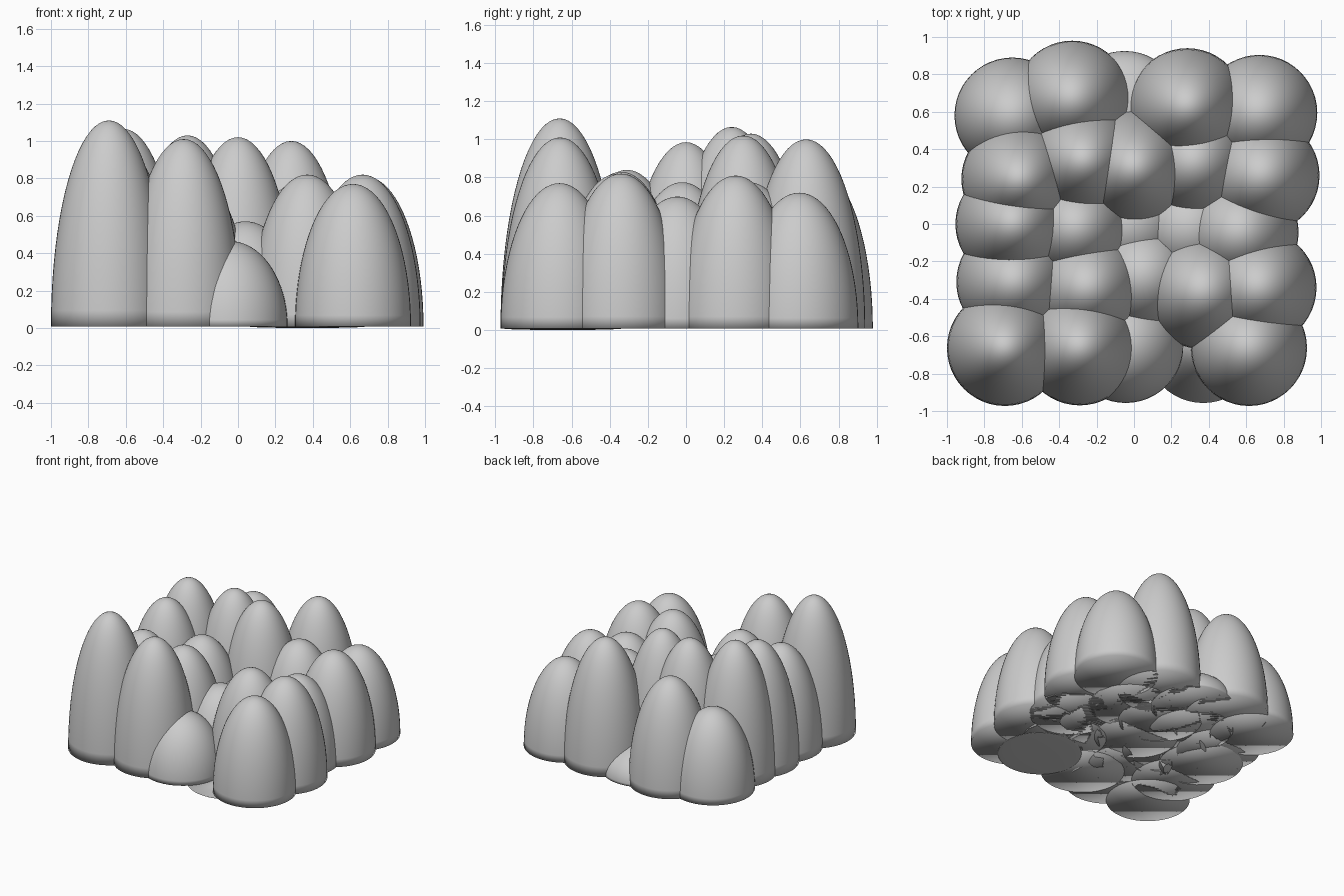
import bpy, bmesh

if "Cube" in bpy.data.objects:
    bpy.data.objects.remove(bpy.data.objects["Cube"])

RADIUS = 0.31   # shared footprint radius
BASE = 0.008    # height of the flat bases

# rows from back to front, each dome: x, y, top height
ROWS = [
    [(-0.65, 0.58, 0.66), (-0.33, 0.67, 0.86), (-0.05, 0.615, 0.24),
     (0.285, 0.63, 1.00), (0.67, 0.594, 0.72)],
    [(-0.613, 0.24, 1.065), (-0.27, 0.34, 1.03), (0.0, 0.30, 1.02),
     (0.32, 0.33, 0.775), (0.682, 0.26, 0.81)],
    [(-0.645, 0.0, 0.985), (-0.31, -0.02, 0.775), (-0.02, 0.0, 0.48),
     (0.30, -0.02, 0.50), (0.57, -0.045, 0.70)],
    [(-0.64, -0.31, 0.84), (-0.25, -0.34, 0.83), (0.04, -0.28, 0.57),
     (0.37, -0.36, 0.82), (0.666, -0.34, 0.82)],
    [(-0.69, -0.663, 1.11), (-0.29, -0.66, 1.01), (-0.045, -0.647, 0.465),
     (0.37, -0.647, 0.0), (0.615, -0.663, 0.77)],
]


def dome(name, x, y, top):
    """Stretched half sphere with a capped flat base."""
    bm = bmesh.new()
    bmesh.ops.create_uvsphere(bm, u_segments=48, v_segments=40, radius=1.0)
    lower = [v for v in bm.verts if v.co.z < -1e-4]
    bmesh.ops.delete(bm, geom=lower, context='VERTS')
    rim = [e for e in bm.edges if e.is_boundary]
    bmesh.ops.holes_fill(bm, edges=rim, sides=0)
    bmesh.ops.scale(bm, vec=(RADIUS, RADIUS, top - BASE), verts=bm.verts)
    bmesh.ops.translate(bm, vec=(x, y, BASE), verts=bm.verts)
    bmesh.ops.recalc_face_normals(bm, faces=bm.faces)
    for f in bm.faces:
        f.smooth = True
    mesh = bpy.data.meshes.new(name)
    bm.to_mesh(mesh)
    bm.free()
    bpy.context.collection.objects.link(bpy.data.objects.new(name, mesh))


# 5 x 5 cluster; the dome with zero height is a sunken, nearly flat disc
for r, row in enumerate(ROWS):
    for c, (x, y, top) in enumerate(row):
        kind = "dome" if top > 0 else "flat_disc"
        dome(f"{kind}_row{r + 1}_col{c + 1}", x, y, top)
